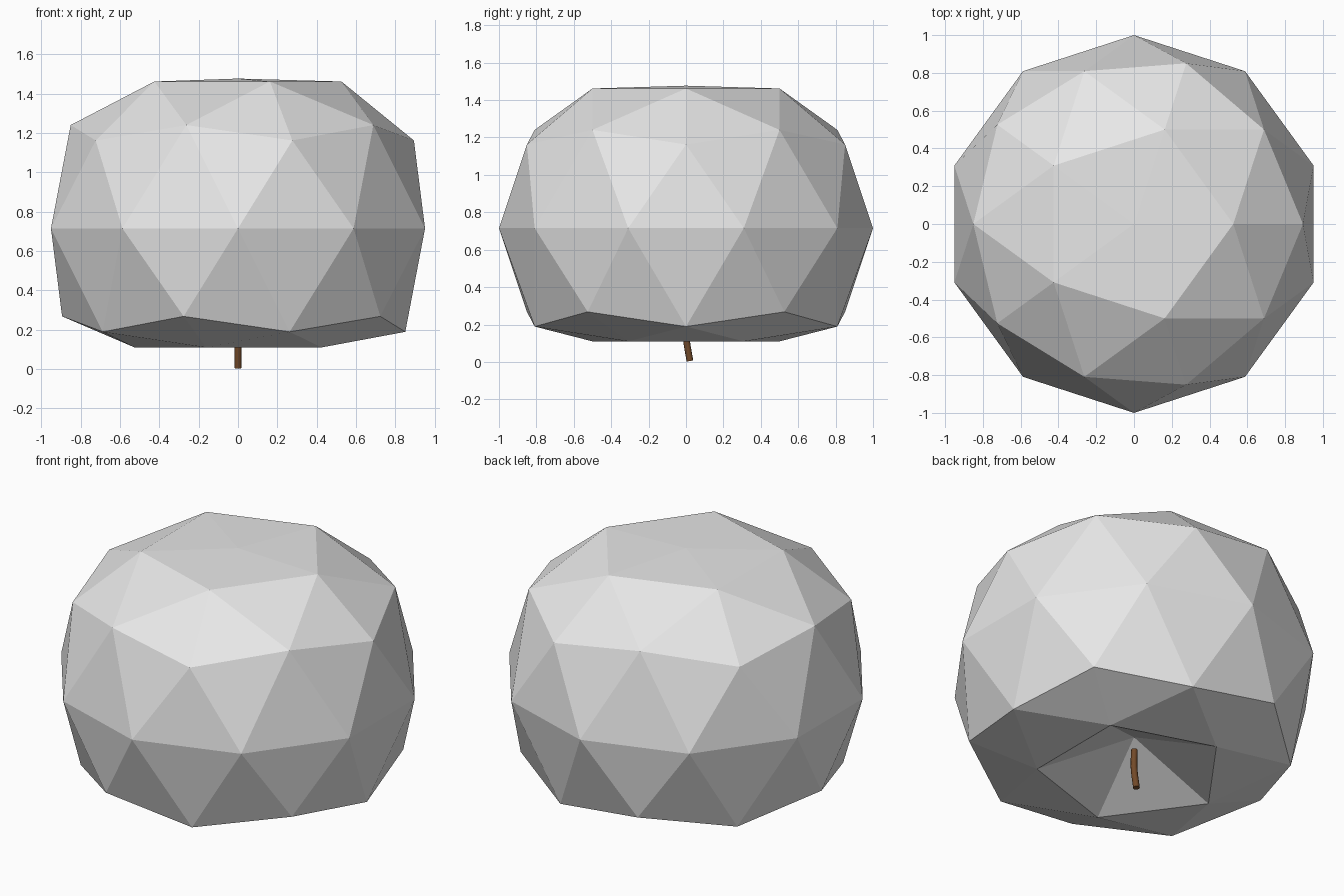
import bpy
import bmesh

cube = bpy.data.objects.get("Cube")
if cube:
    bpy.data.objects.remove(cube, do_unlink=True)


def make_material(name, color):
    mat = bpy.data.materials.new(name)
    mat.use_nodes = True
    mat.diffuse_color = (*color, 1)
    mat.node_tree.nodes["Principled BSDF"].inputs["Base Color"].default_value = (*color, 1)
    return mat


def add_object(name, data, mat):
    obj = bpy.data.objects.new(name, data)
    data.materials.append(mat)
    bpy.context.collection.objects.link(obj)
    return obj


grey = make_material("light grey", (0.8, 0.8, 0.8))
brown = make_material("stem brown", (0.17, 0.068, 0.022))

# Faceted body: icosphere with a flattened crown and a dented underside
CENTRE = 0.715
bm = bmesh.new()
bmesh.ops.create_icosphere(bm, subdivisions=2, radius=1)
for v in bm.verts:
    z = v.co.z
    if z > 0.95:        # crown point
        z = 0.762
    elif z > 0.8:       # crown ring
        z = 0.747
    elif z < -0.95:     # dent point
        z = -0.385
    elif z < -0.8:      # rim of the dent
        z = -0.605
    v.co.z = z + CENTRE
bmesh.ops.recalc_face_normals(bm, faces=bm.faces)
body_mesh = bpy.data.meshes.new("body")
bm.to_mesh(body_mesh)
bm.free()
add_object("body", body_mesh, grey)

# Slightly bent stem hanging in the dent
curve = bpy.data.curves.new("stem", "CURVE")
curve.dimensions = "3D"
curve.bevel_depth = 0.018
curve.bevel_resolution = 2
curve.use_fill_caps = True
path = [(0.003, 0.25), (0, 0.19), (0, 0.14), (0.006, 0.09), (0.021, 0.005)]
spline = curve.splines.new("POLY")
spline.points.add(len(path) - 1)
for point, (y, z) in zip(spline.points, path):
    point.co = (0, y, z, 1)
add_object("stem", curve, brown)
